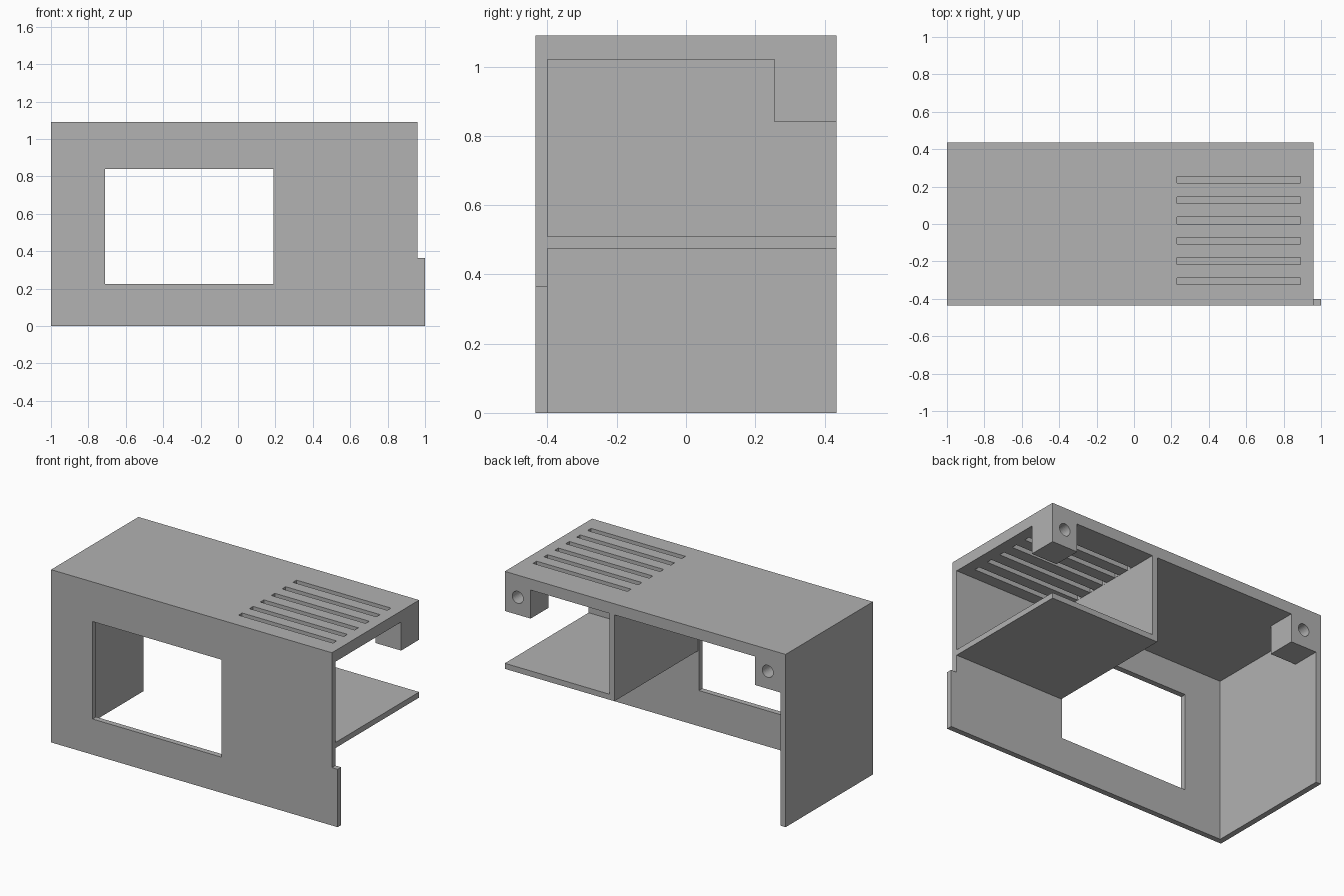
import bpy
import math

if "Cube" in bpy.data.objects:
    bpy.data.objects.remove(bpy.data.objects["Cube"])

grey = bpy.data.materials.new("plain grey")
grey.diffuse_color = (0.445, 0.445, 0.445, 1)
grey.use_nodes = True
grey.node_tree.nodes["Principled BSDF"].inputs["Base Color"].default_value = grey.diffuse_color

# Main dimensions
LEFT, RIGHT, FRONT, BACK, TOP = -1.0, 0.96, -0.435, 0.435, 1.09
WALL = 0.035
CEILING = 1.02
INNER = FRONT + WALL


def box(name, x0, x1, y0, y1, z0, z1):
    verts = [(x, y, z) for x in (x0, x1) for y in (y0, y1) for z in (z0, z1)]
    faces = [(0, 1, 3, 2), (4, 6, 7, 5), (0, 4, 5, 1),
             (2, 3, 7, 6), (0, 2, 6, 4), (1, 5, 7, 3)]
    mesh = bpy.data.meshes.new(name)
    mesh.from_pydata(verts, [], faces)
    mesh.materials.append(grey)
    obj = bpy.data.objects.new(name, mesh)
    bpy.context.collection.objects.link(obj)
    return obj


def combine(target, other, operation):
    """Join or cut with a boolean, apply it, and drop the helper."""
    mod = target.modifiers.new(operation.lower(), 'BOOLEAN')
    mod.operation = operation
    mod.solver = 'EXACT'
    mod.object = other
    other.hide_render = True
    bpy.context.view_layer.objects.active = target
    bpy.ops.object.modifier_apply(modifier=mod.name)
    bpy.data.objects.remove(other)


# Outer housing: solid block hollowed out, open at back, bottom and right
housing = box("housing", LEFT, RIGHT, FRONT, BACK, 0, TOP)
combine(housing, box("cavity", LEFT + WALL, 1.2, INNER, 0.7, -0.2, CEILING), 'DIFFERENCE')

# Front tab at the lower right, overlapping into the front wall
combine(housing, box("side_tab", 0.9, 1.0, FRONT, INNER, 0, 0.365), 'UNION')

# Shelf and divider of the right-hand compartment
combine(housing, box("shelf", 0.195, RIGHT, INNER - 0.01, BACK, 0.475, 0.51), 'UNION')
combine(housing, box("divider", 0.195, 0.23, INNER - 0.01, BACK, 0.475, CEILING + 0.02), 'UNION')

# Screw blocks in the back corners, with blind holes
for x0, x1, hole_x in ((LEFT + 0.01, -0.785, -0.875), (0.78, RIGHT, 0.87)):
    combine(housing, box("screw_block", x0, x1, 0.255, BACK, 0.84, CEILING + 0.02), 'UNION')
    bpy.ops.mesh.primitive_cylinder_add(vertices=32, radius=0.038, depth=0.24,
                                        location=(hole_x, BACK, 0.95),
                                        rotation=(math.pi / 2, 0, 0))
    hole = bpy.context.object
    hole.data.materials.append(grey)
    combine(housing, hole, 'DIFFERENCE')

# Window in the front wall
combine(housing, box("window", -0.71, 0.19, -0.6, INNER + 0.02, 0.225, 0.84), 'DIFFERENCE')

# Ventilation slots through the top
for i in range(6):
    y = 0.236 - 0.1085 * i
    combine(housing, box("vent_slot", 0.231, 0.89, y - 0.018, y + 0.018, 1.0, 1.2), 'DIFFERENCE')
